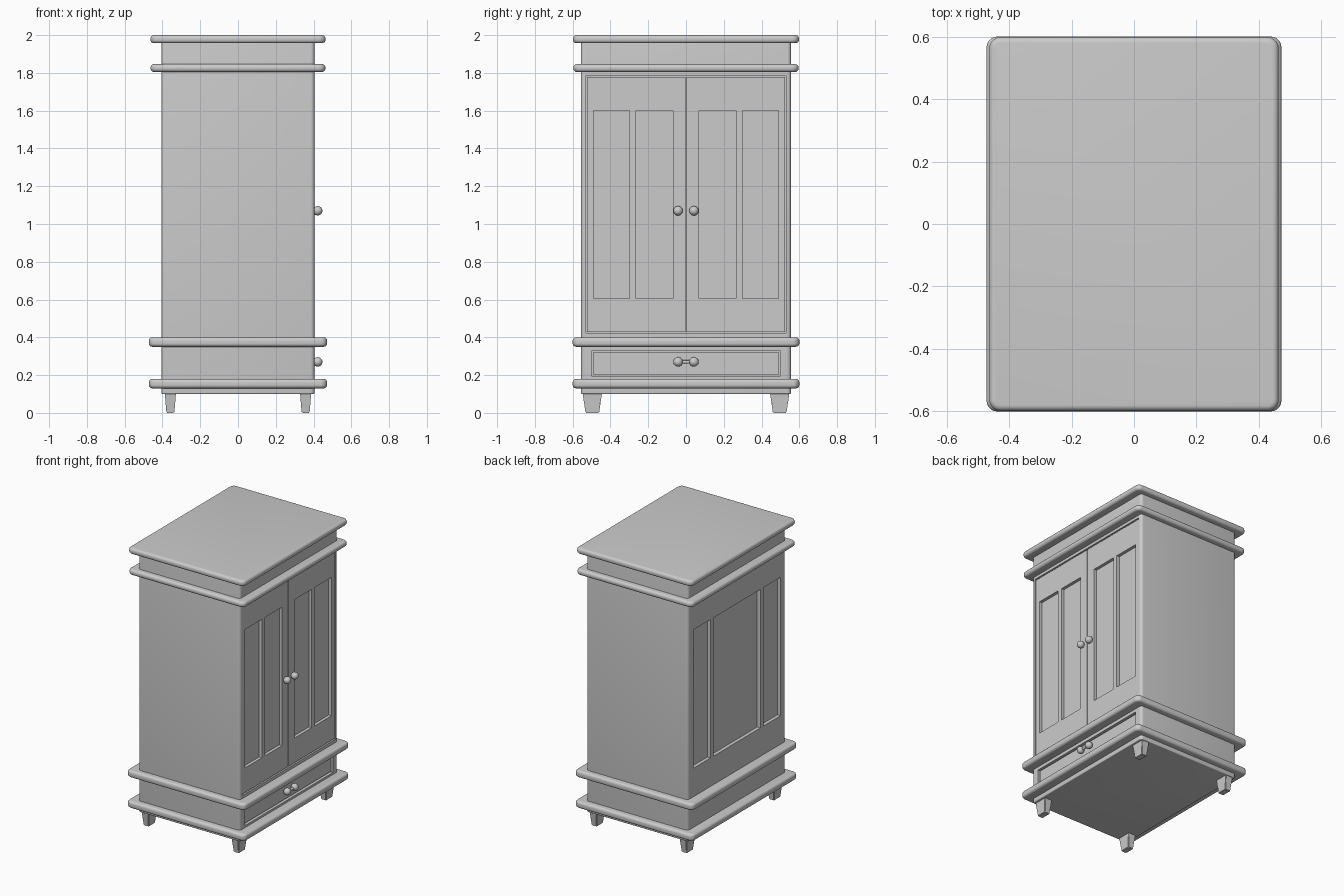
import bpy, bmesh
from mathutils import Matrix, Vector

if "Cube" in bpy.data.objects:
    bpy.data.objects.remove(bpy.data.objects["Cube"])


def finish(bm, name, smooth=True):
    bmesh.ops.recalc_face_normals(bm, faces=bm.faces)
    me = bpy.data.meshes.new(name)
    bm.to_mesh(me)
    bm.free()
    ob = bpy.data.objects.new(name, me)
    bpy.context.collection.objects.link(ob)
    if smooth:
        bpy.ops.object.select_all(action='DESELECT')
        ob.select_set(True)
        bpy.context.view_layer.objects.active = ob
        bpy.ops.object.shade_smooth_by_angle(angle=0.6)
    return ob


def box(name, x0, x1, y0, y1, z0, z1, corner=0, rim=0):
    """Box with optional rounded upright corners and rounded top/bottom rims."""
    bm = bmesh.new()
    bmesh.ops.create_cube(bm, size=1)
    for v in bm.verts:
        v.co = ((x0 + x1) / 2 + v.co.x * (x1 - x0),
                (y0 + y1) / 2 + v.co.y * (y1 - y0),
                (z0 + z1) / 2 + v.co.z * (z1 - z0))
    if corner:
        up = [e for e in bm.edges if abs(e.verts[0].co.z - e.verts[1].co.z) > 1e-4]
        bmesh.ops.bevel(bm, geom=up, offset=corner, segments=5, profile=0.5, affect='EDGES')
    if rim:
        flat = [e for e in bm.edges if abs(e.verts[0].co.z - e.verts[1].co.z) < 1e-4]
        bmesh.ops.bevel(bm, geom=flat, offset=rim, segments=5, profile=0.5, affect='EDGES')
    return finish(bm, name, bool(corner or rim))


def cut(ob, *dims):
    """Carve a box-shaped recess out of an object."""
    cutter = box("cutter", *dims)
    cutter.hide_render = True
    mod = ob.modifiers.new("recess", 'BOOLEAN')
    mod.operation, mod.solver, mod.object = 'DIFFERENCE', 'EXACT', cutter
    bpy.ops.object.select_all(action='DESELECT')
    ob.select_set(True)
    bpy.context.view_layer.objects.active = ob
    # keep the carving first so any smoothing stays last
    bpy.ops.object.modifier_move_to_index(modifier=mod.name, index=0)
    bpy.ops.object.modifier_apply(modifier=mod.name)
    bpy.data.objects.remove(cutter)


# Carcass with door opening, drawer opening and back panels
X, Y = 0.405, 0.556
body = box("carcass", -X, X, -Y, Y, 0.10, 1.97, corner=0.02, rim=0.006)
cut(body, 0.36, 0.6, -0.53, 0.53, 0.422, 1.785)
cut(body, 0.37, 0.6, -0.50, 0.50, 0.195, 0.327)
for a, b in ((-0.495, -0.30), (-0.265, 0.265), (0.30, 0.495)):
    cut(body, -0.6, -0.38, a, b, 0.605, 1.60)

# Mouldings: (name, half depth, half width, bottom, top)
for name, hx, hy, z0, z1 in (("top_board", 0.463, 0.598, 1.957, 2.0),
                             ("cornice_moulding", 0.463, 0.596, 1.805, 1.846),
                             ("waist_moulding", 0.472, 0.6, 0.35, 0.4),
                             ("base_moulding", 0.472, 0.6, 0.13, 0.18)):
    box(name, -hx, hx, -hy, hy, z0, z1, corner=0.035, rim=0.018)

# Pair of doors, each with two sunk panels
for s, side in ((-1, "left"), (1, "right")):
    def span(a, b):
        return (a, b) if s > 0 else (-b, -a)
    door = box(side + "_door", 0.355, 0.40, *span(0.002, 0.524), 0.428, 1.779)
    for a, b in ((0.07, 0.265), (0.30, 0.49)):
        cut(door, 0.378, 0.6, *span(a, b), 0.605, 1.60)

# Drawer front
box("drawer_front", 0.365, 0.394, -0.492, 0.492, 0.203, 0.319)


def knob(name, y, z):
    bm = bmesh.new()
    bmesh.ops.create_uvsphere(bm, u_segments=24, v_segments=14, radius=0.025,
                              matrix=Matrix.Translation((0.422, y, z)))
    finish(bm, name)


# Knobs and drawer bar
for s, side in ((-1, "left"), (1, "right")):
    knob(side + "_door_knob", s * 0.042, 1.07)
    knob(side + "_drawer_knob", s * 0.042, 0.27)
bm = bmesh.new()
bmesh.ops.create_cone(bm, cap_ends=True, segments=16, radius1=0.009, radius2=0.009, depth=0.084,
                      matrix=Matrix.Translation((0.422, 0, 0.27)) @
                      Vector((0, 1, 0)).to_track_quat('Z', 'Y').to_matrix().to_4x4())
finish(bm, "drawer_handle_bar")

# Tapered legs
for sx in (-1, 1):
    for sy in (-1, 1):
        bm = bmesh.new()
        bmesh.ops.create_cube(bm, size=2)
        for v in bm.verts:
            top = v.co.z > 0
            v.co = (sx * 0.358 + v.co.x * (0.03 if top else 0.021),
                    sy * 0.496 + v.co.y * (0.052 if top else 0.036),
                    0.11 if top else 0)
        bmesh.ops.bevel(bm, geom=bm.edges[:], offset=0.004, segments=2, affect='EDGES')
        finish(bm, ("back" if sx < 0 else "door_side") + ("_left" if sy < 0 else "_right") + "_leg")
